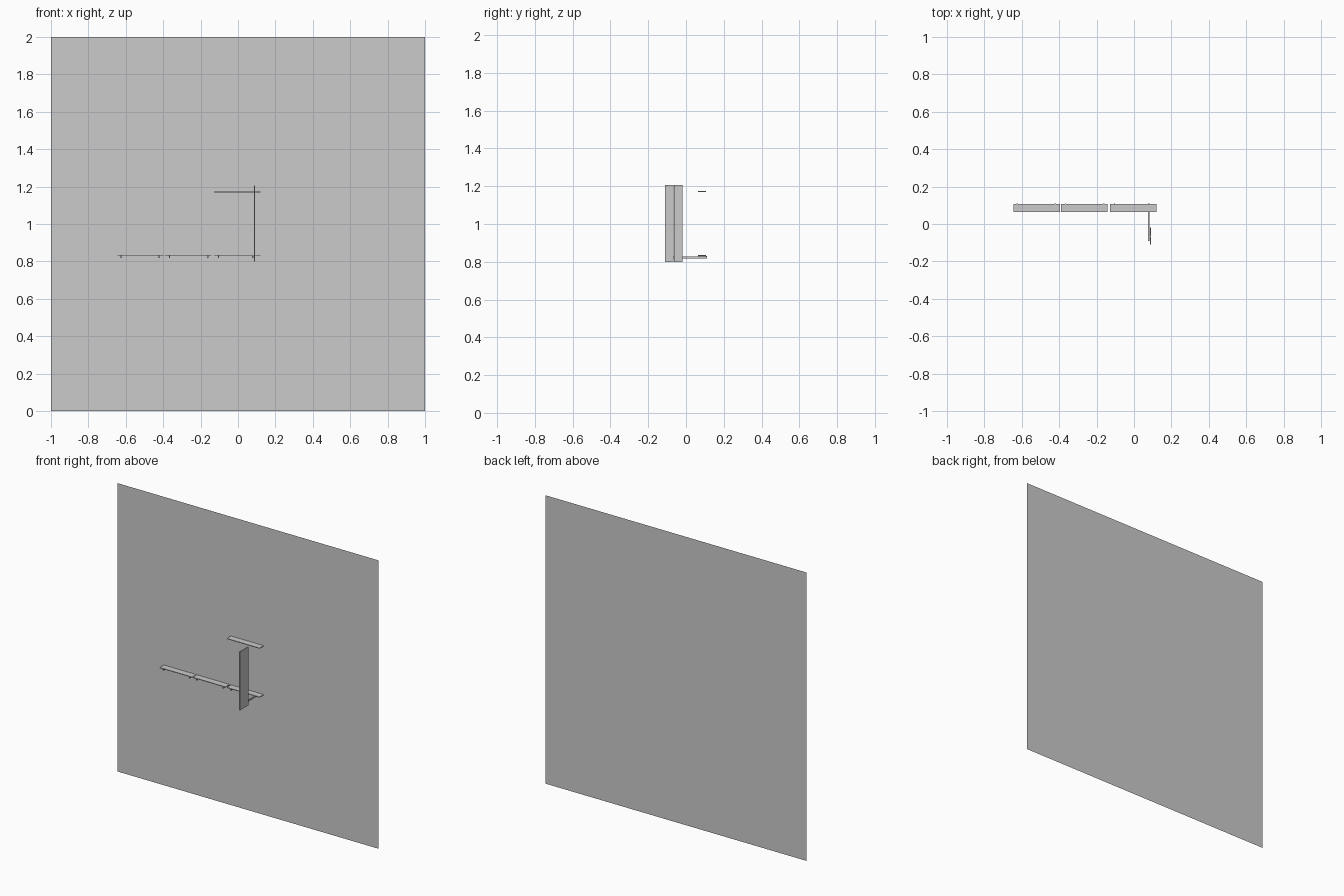
import bpy

if "Cube" in bpy.data.objects:
    bpy.data.objects.remove(bpy.data.objects["Cube"])


def box(name, x, y, z):
    """Box from (min, max) ranges on each axis."""
    bpy.ops.mesh.primitive_cube_add(
        size=1, location=[(a + b) / 2 for a, b in (x, y, z)])
    ob = bpy.context.object
    ob.name = name
    ob.scale = [b - a for a, b in (x, y, z)]
    bpy.ops.object.transform_apply(location=False, rotation=False, scale=True)
    return ob


WALL_Y = 0.11
T = 0.005                      # board thickness
W = 0.25                       # shelf width
SHELF_Y = (0.063, 0.107)

# Backing wall: single sheet
bpy.ops.mesh.primitive_plane_add(size=2, location=(0, WALL_Y, 1),
                                 rotation=(1.570796, 0, 0))
bpy.context.object.name = "wall"

# Row of lower shelves and the single upper shelf
for i, (x, z) in enumerate([(-0.645, 0.833), (-0.391, 0.833),
                            (-0.129, 0.833), (-0.129, 1.172)]):
    box(f"shelf_{i}", (x, x + W), SHELF_Y, (z - T / 2, z + T / 2))

# Short support bars under the lower shelves
for i, x in enumerate([-0.624, -0.421, -0.367, -0.162, -0.104]):
    box(f"bracket_{i}", (x - 0.003, x + 0.003), (0.066, WALL_Y), (0.817, 0.8305))

# Long arm reaching forward to the upright panels
box("long_arm", (0.076, 0.082), (-0.092, WALL_Y), (0.818, 0.828))

# Two upright panels side by side
for i, y in enumerate([-0.11, -0.063]):
    box(f"upright_panel_{i}", (0.086, 0.092), (y, y + 0.044), (0.80, 1.206))
